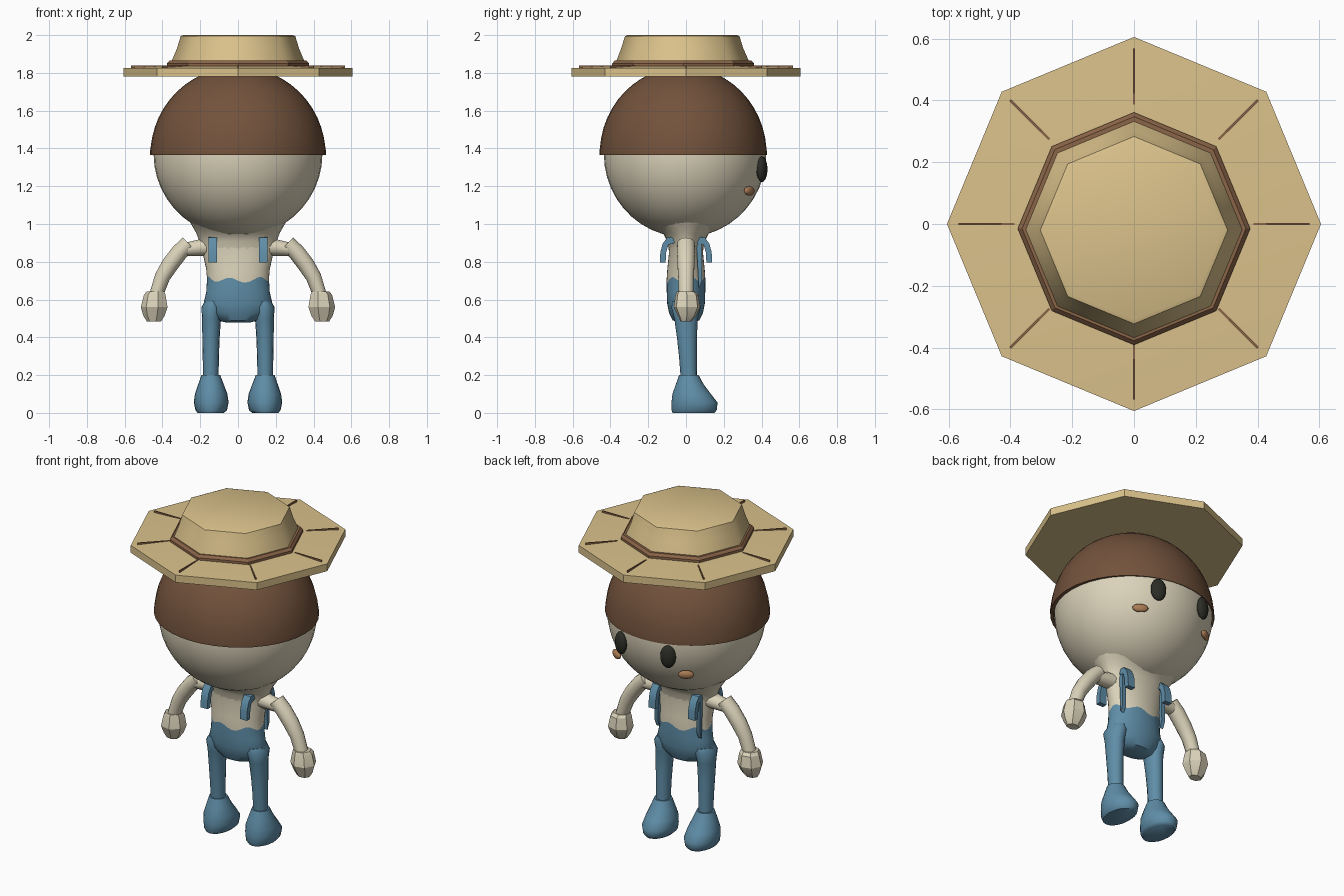
import bpy, bmesh, math
from mathutils import Vector, Matrix

if "Cube" in bpy.data.objects:
    bpy.data.objects.remove(bpy.data.objects["Cube"])


def material(name, rgb):
    m = bpy.data.materials.new(name)
    m.diffuse_color = (*rgb, 1)
    m.use_nodes = True
    m.node_tree.nodes["Principled BSDF"].inputs["Base Color"].default_value = m.diffuse_color
    return m


CREAM = material("cream skin", (0.71, 0.65, 0.49))
STRAW = material("straw", (0.71, 0.54, 0.26))
HAIR = material("hair brown", (0.17, 0.085, 0.045))
BAND = material("band brown", (0.26, 0.13, 0.065))
BLUE = material("overall blue", (0.115, 0.27, 0.39))
DARK = material("eye black", (0.025, 0.025, 0.02))
CHEEK = material("cheek tan", (0.40, 0.20, 0.09))


def finish(bm, name, mats, smooth=40):
    bmesh.ops.recalc_face_normals(bm, faces=bm.faces)
    me = bpy.data.meshes.new(name)
    bm.to_mesh(me)
    bm.free()
    for m in mats:
        me.materials.append(m)
    ob = bpy.data.objects.new(name, me)
    bpy.context.collection.objects.link(ob)
    if smooth:
        bpy.ops.object.select_all(action='DESELECT')
        ob.select_set(True)
        bpy.context.view_layer.objects.active = ob
        bpy.ops.object.shade_smooth_by_angle(angle=math.radians(smooth))
    return ob


def loft(rings, n, s=1, follow=False):
    """Capped skin over elliptical rings (x, y, z, width radius, depth radius)."""
    bm = bmesh.new()
    loops = []
    for i, (x, y, z, rx, ry) in enumerate(rings):
        u = Vector((1, 0, 0))
        if follow:  # turn each ring square to the path in the xz plane
            a, b = rings[max(i - 1, 0)], rings[min(i + 1, len(rings) - 1)]
            u = Vector((b[2] - a[2], 0, a[0] - b[0])).normalized()
        loop = []
        for k in range(n):
            t = math.tau * k / n
            p = Vector((x, y, z)) + u * rx * math.cos(t) + Vector((0, ry * math.sin(t), 0))
            loop.append(bm.verts.new((p.x * s, p.y, p.z)))
        loops.append(loop)
    for a, b in zip(loops, loops[1:]):
        for k in range(n):
            j = (k + 1) % n
            bm.faces.new((a[k], a[j], b[j], b[k]))
    bm.faces.new(loops[0])
    bm.faces.new(loops[-1])
    return bm, loops


def ball(name, mat, centre, radii, turn=0, seg=16):
    bm = bmesh.new()
    bmesh.ops.create_uvsphere(bm, u_segments=seg, v_segments=seg // 2 + 2, radius=1)
    mtx = (Matrix.Translation(centre) @ Matrix.Rotation(turn, 4, 'Z')
           @ Matrix.Diagonal((*radii, 1)))
    bmesh.ops.transform(bm, matrix=mtx, verts=bm.verts)
    return finish(bm, name, [mat], 80)


def strip(name, mat, profile, x0, x1):
    """Solid between x0 and x1 from an outline in the yz plane."""
    bm = bmesh.new()
    a = [bm.verts.new((x0, y, z)) for y, z in profile]
    b = [bm.verts.new((x1, y, z)) for y, z in profile]
    n = len(profile)
    for k in range(n):
        j = (k + 1) % n
        bm.faces.new((a[k], a[j], b[j], b[k]))
    bm.faces.new(a)
    bm.faces.new(b)
    return finish(bm, name, [mat], 40)


# Head and neck
ball("head", CREAM, (0, -0.005, 1.37), (0.447, 0.43, 0.44), seg=40)
bm, _ = loft([(0, 0, 0.86, 0.19, 0.09), (0, 0, 0.91, 0.205, 0.10), (0, 0, 0.95, 0.22, 0.12),
              (0, 0, 0.985, 0.24, 0.17), (0, 0, 1.02, 0.26, 0.22)], 24)
finish(bm, "neck", [CREAM])

# Hair cap with a slightly flared rim tucked in underneath
rings = [(0, -0.015, 1.39, 0.43, 0.415), (0, -0.015, 1.365, 0.445, 0.425),
         (0, -0.015, 1.365, 0.466, 0.443), (0, -0.015, 1.385, 0.466, 0.443)]
for i in range(1, 13):
    t = math.radians(4 + 7 * i)
    r = math.cos(t)
    rings.append((0, -0.015, 1.37 + 0.462 * math.sin(t), 0.463 * r, 0.442 * r))
bm, _ = loft(rings, 40)
finish(bm, "hair", [HAIR], 60)

# Straw hat: brim, band, crown and stitches
bm, _ = loft([(0, 0, 1.78, 0.605, 0.605), (0, 0, 1.825, 0.605, 0.605),
              (0, -0.01, 1.836, 0.37, 0.37)], 8)
finish(bm, "hat_brim", [STRAW], 20)
bm, _ = loft([(0, -0.015, 1.825, 0.376, 0.376), (0, -0.015, 1.85, 0.376, 0.376),
              (0, -0.015, 1.865, 0.362, 0.362), (0, -0.015, 1.865, 0.34, 0.34)], 8)
finish(bm, "hat_band", [BAND], 20)
bm, _ = loft([(0, -0.018, 1.83, 0.36, 0.36), (0, -0.018, 1.865, 0.35, 0.35),
              (0, -0.02, 1.93, 0.323, 0.323), (0, -0.02, 1.995, 0.303, 0.303),
              (0, -0.02, 2.0, 0.29, 0.29)], 8)
finish(bm, "hat_crown", [STRAW], 50)
for k in range(8):
    bm = bmesh.new()
    bmesh.ops.create_cube(bm, size=1)
    mtx = (Matrix.Rotation(k * math.pi / 4, 4, 'Z') @ Matrix.Translation((0.477, 0, 1.832))
           @ Matrix.Diagonal((0.18, 0.007, 0.012, 1)))
    bmesh.ops.transform(bm, matrix=mtx, verts=bm.verts)
    finish(bm, "brim_stitch", [BAND], 0)

# Torso with a wavy waistline; everything below it is trousers
bm, loops = loft([(0, 0, 0.478, 0.06, 0.04), (0, 0, 0.49, 0.11, 0.07), (0, 0, 0.53, 0.155, 0.09),
                  (0, 0, 0.58, 0.182, 0.10), (0, 0, 0.64, 0.168, 0.102), (0, 0, 0.70, 0.164, 0.103),
                  (0, 0, 0.76, 0.168, 0.099), (0, 0, 0.85, 0.188, 0.09),
                  (0, 0, 0.90, 0.202, 0.095)], 36)
for k, v in enumerate(loops[5]):
    v.co.z += 0.013 * math.sin(k * math.tau / 6) + 0.01 * abs(math.cos(k * math.tau / 36))
for f in bm.faces:
    f.material_index = 1 if f.calc_center_median().z < 0.685 else 0
finish(bm, "torso", [CREAM, BLUE])

for s in (1, -1):
    # Face details
    ball("eye", DARK, (s * 0.16, 0.402, 1.29), (0.045, 0.027, 0.068), -s * 0.35)
    ball("cheek", CHEEK, (s * 0.235, 0.335, 1.175), (0.045, 0.018, 0.025), -s * 0.55)

    # Arm, shoulder and faceted hand
    bm, _ = loft([(0.15, 0, 0.88, 0.05, 0.05), (0.28, 0, 0.865, 0.035, 0.04)], 12, s, True)
    finish(bm, "shoulder", [CREAM])
    bm, _ = loft([(0.262, 0, 0.897, 0.043, 0.047), (0.31, 0, 0.85, 0.045, 0.048),
                  (0.36, 0, 0.785, 0.045, 0.046), (0.40, 0, 0.72, 0.041, 0.042),
                  (0.435, 0, 0.62, 0.036, 0.04)], 14, s, True)
    finish(bm, "arm", [CREAM])
    bm, _ = loft([(0.435, 0, 0.642, 0.05, 0.05), (0.438, 0.005, 0.625, 0.06, 0.062),
                  (0.44, 0.005, 0.56, 0.074, 0.072), (0.442, 0.005, 0.515, 0.06, 0.05),
                  (0.443, 0, 0.485, 0.04, 0.03)], 7, s)
    finish(bm, "hand", [CREAM], 20)

    # Leg and boot
    bm, _ = loft([(0.13, 0, 0.59, 0.045, 0.07), (0.137, 0, 0.56, 0.057, 0.078),
                  (0.14, 0, 0.50, 0.05, 0.062), (0.143, 0.005, 0.40, 0.046, 0.053),
                  (0.144, 0.01, 0.30, 0.043, 0.047), (0.144, 0.015, 0.18, 0.041, 0.043)], 16, s)
    finish(bm, "leg", [BLUE])
    bm, _ = loft([(0.144, 0.04, 0.0, 0.07, 0.11), (0.142, 0.043, 0.015, 0.084, 0.12),
                  (0.142, 0.045, 0.055, 0.092, 0.122), (0.142, 0.03, 0.10, 0.086, 0.102),
                  (0.143, 0.02, 0.15, 0.068, 0.074), (0.144, 0.015, 0.20, 0.05, 0.052)], 20, s)
    finish(bm, "boot", [BLUE], 50)

    # Overall straps: hooked pieces front and back, plus a thin side strap
    x0, x1 = s * 0.11, s * 0.157
    for d in (1, -1):
        outline = [(0.06, 0.932), (0.10, 0.928), (0.124, 0.895), (0.136, 0.85), (0.138, 0.795),
                   (0.108, 0.795), (0.105, 0.85), (0.093, 0.89), (0.06, 0.90)]
        strip("strap", BLUE, [(d * y, z) for y, z in outline], x0, x1)
    strip("side_strap", BLUE, [(0.055, 0.90), (0.083, 0.90), (0.085, 0.70), (0.068, 0.66)],
          s * 0.13, s * 0.153)
